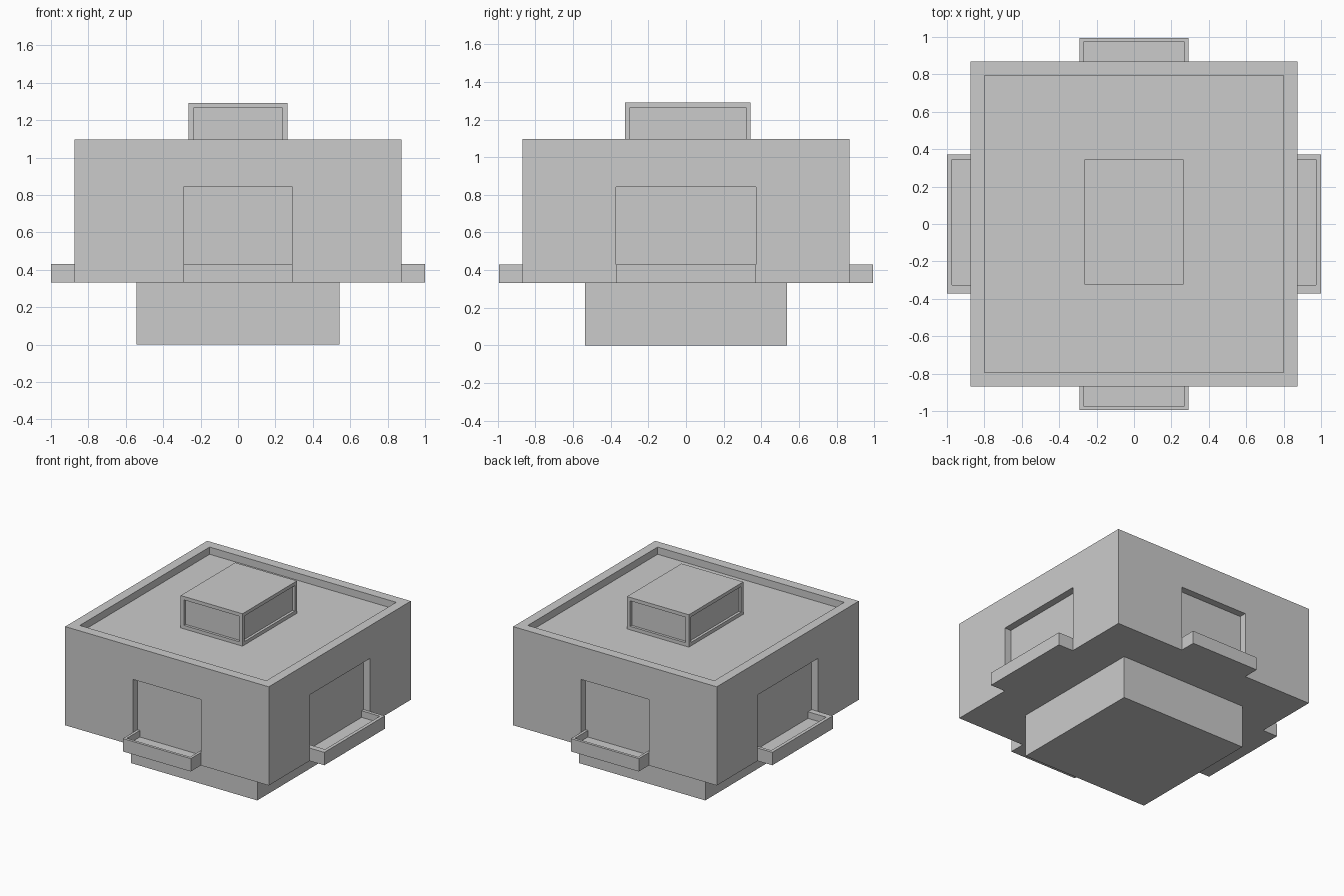
import bpy, bmesh
from mathutils import Vector

if "Cube" in bpy.data.objects:
    bpy.data.objects.remove(bpy.data.objects["Cube"])


def box(name, lo, hi):
    lo, hi = [Vector(map(min, zip(lo, hi))), Vector(map(max, zip(lo, hi)))]
    bm = bmesh.new()
    bmesh.ops.create_cube(bm, size=1)
    for v in bm.verts:
        v.co = Vector([(lo[i] + hi[i]) / 2 + v.co[i] * (hi[i] - lo[i]) for i in range(3)])
    me = bpy.data.meshes.new(name)
    bm.to_mesh(me)
    bm.free()
    ob = bpy.data.objects.new(name, me)
    bpy.context.collection.objects.link(ob)
    return ob


def cut(ob, lo, hi):
    cutter = box("cutter", lo, hi)
    cutter.hide_render = True
    m = ob.modifiers.new("cut", "BOOLEAN")
    m.operation = "DIFFERENCE"
    m.solver = "EXACT"
    m.object = cutter
    bpy.context.view_layer.objects.active = ob
    bpy.ops.object.modifier_apply(modifier=m.name)
    bpy.data.objects.remove(cutter, do_unlink=True)


BX, BY = 0.873, 0.87        # body half sizes
BOT, TOP, ROOF = 0.331, 1.096, 1.04
NICHE = 0.055               # door niche depth
RAIL, FLOOR = 0.431, 0.38   # balcony heights

# plinth
box("base", (-0.542, -0.538, 0), (0.542, 0.538, BOT))

# main body with sunken roof
body = box("body", (-BX, -BY, BOT), (BX, BY, TOP))
cut(body, (-0.8, -0.795, ROOF), (0.8, 0.795, TOP + 0.1))

# door niches and balconies on all four sides
for s, fb, lr in ((-1, "front", "left"), (1, "back", "right")):
    y = s * (BY - NICHE)
    cut(body, (-0.291, y, 0.35), (0.291, s * 1.1, 0.842))
    tray = box(fb + "_balcony", (-0.291, y, BOT), (0.291, s * 0.994, RAIL))
    cut(tray, (-0.271, y - s * 0.05, FLOOR), (0.271, s * 0.973, RAIL + 0.1))

    x = s * (BX - NICHE)
    cut(body, (x, -0.371, 0.35), (s * 1.1, 0.371, 0.842))
    tray = box(lr + "_balcony", (x, -0.371, BOT), (s * 1.0, 0.371, RAIL))
    cut(tray, (x - s * 0.05, -0.326, FLOOR), (s * 0.974, 0.346, RAIL + 0.1))

# rooftop block with recessed panels
PX, PY, CY, PT = 0.265, 0.334, 0.01, 1.291
pent = box("roof_block", (-PX, CY - PY, ROOF), (PX, CY + PY, PT))
LOW, HIGH, D = ROOF + 0.027, PT - 0.027, 0.02
for s in (-1, 1):
    cut(pent, (-0.238, CY + s * (PY - D), LOW), (0.238, CY + s * (PY + 0.1), HIGH))
    cut(pent, (s * (PX - D), CY - 0.308, LOW), (s * (PX + 0.1), CY + 0.308, HIGH))
